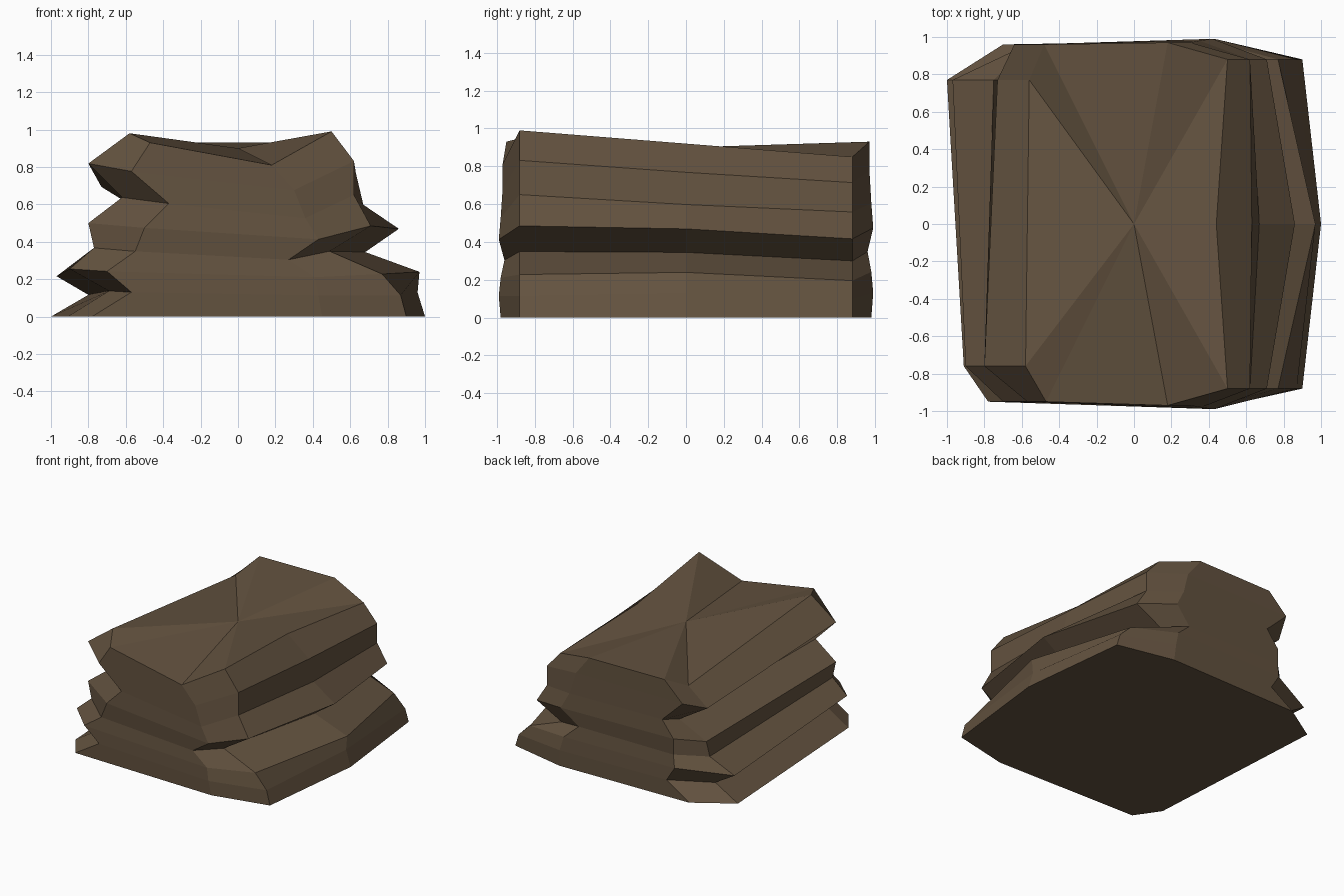
import bpy
import bmesh

cube = bpy.data.objects.get("Cube")
if cube:
    bpy.data.objects.remove(cube, do_unlink=True)

# One flat earth colour
brown = bpy.data.materials.new("earth_brown")
brown.use_nodes = True
colour = (0.125, 0.085, 0.05, 1)
brown.diffuse_color = colour
shader = brown.node_tree.nodes["Principled BSDF"]
shader.inputs["Base Color"].default_value = colour
shader.inputs["Roughness"].default_value = 0.9

# Strata heights as a fraction of each edge's own top height
strata = (0, .14, .26, .375, .51, .65, .835, 1)
corner_strata = (0, .115, .23, .353, .49, .657, .84, 1)

# Slight outward swell of the long walls at each stratum
swell = (0, .01, 0, -.02, .01, 0, -.01, -.01)

# Vertical rock edges, counter-clockwise: y, top height, x at each stratum
right_corner = (.9, .87, .77, .49, .71, .62, .62, .5)
edges = [
    (0, .92, (1, .96, .97, .68, .86, .67, .63, .44)),
    (.88, .85, right_corner),
    (.98, .93, (.44, .43, .4, .28, .42, .35, .3, .18)),
    (.96, .93, (-.7, -.5, -.57, -.56, -.56, -.46, -.64, -.48)),
    (.77, .83, (-1, -.8, -.97, -.75, -.72, -.48, -.73, -.56)),
    (-.76, .98, (-.91, -.69, -.9, -.77, -.8, -.62, -.8, -.58)),
    (-.95, .93, (-.78, -.57, -.7, -.55, -.5, -.37, -.57, -.47)),
    (-.98, .81, (.45, .43, .41, .27, .43, .36, .3, .18)),
    (-.88, .99, right_corner),
]

# Rings of points, one per stratum
bm = bmesh.new()
rings = []
for level in range(len(strata)):
    ring = []
    for y, top, profile in edges:
        heights = corner_strata if profile is right_corner else strata
        bulge = swell[level] if abs(y) > .97 else 0
        ring.append(bm.verts.new((profile[level],
                                  y + (bulge if y > 0 else -bulge),
                                  top * heights[level])))
    rings.append(ring)

# Layered side walls
count = len(edges)
for lower, upper in zip(rings, rings[1:]):
    for i in range(count):
        j = (i + 1) % count
        bm.faces.new((lower[i], lower[j], upper[j], upper[i]))

# Flat underside and a top that fans out from its middle
bm.faces.new(rings[0][::-1])
peak = bm.verts.new((0, 0, .9))
for i in range(count):
    bm.faces.new((rings[-1][i], rings[-1][(i + 1) % count], peak))

bmesh.ops.recalc_face_normals(bm, faces=bm.faces)
mesh = bpy.data.meshes.new("layered_rock")
bm.to_mesh(mesh)
bm.free()
mesh.materials.append(brown)
rock = bpy.data.objects.new("layered_rock", mesh)
bpy.context.collection.objects.link(rock)
